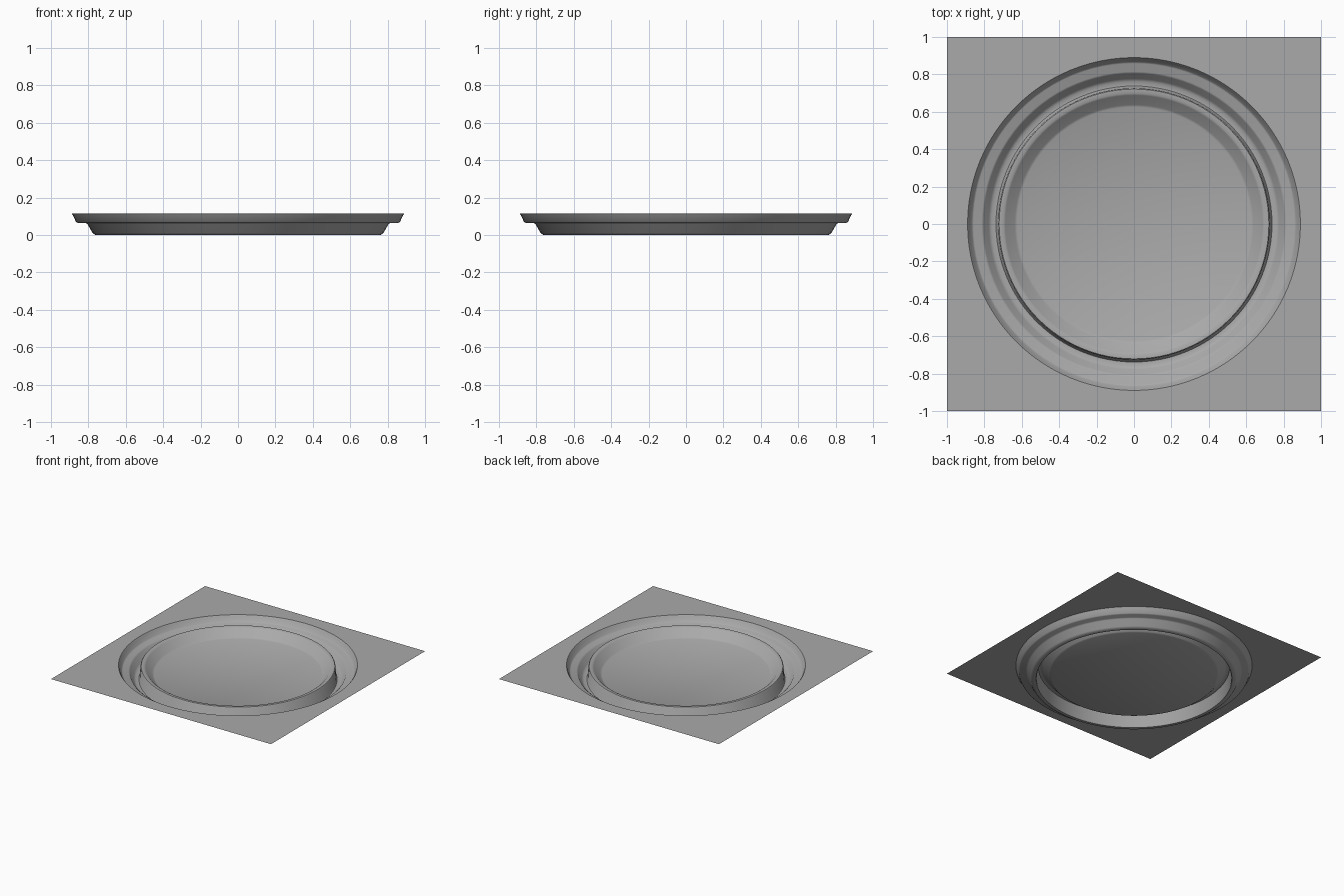
import bpy, bmesh, math

cube = bpy.data.objects.get("Cube")
if cube:
    bpy.data.objects.remove(cube, do_unlink=True)

SEGMENTS = 96
TOP = 0.115

grey = bpy.data.materials.new("plain grey")
grey.use_nodes = True
colour = (0.40, 0.40, 0.40, 1)
grey.diffuse_color = colour
grey.node_tree.nodes["Principled BSDF"].inputs["Base Color"].default_value = colour

# Radius and height, from the outer rim to the dish floor
profile = [
    (0.89, TOP), (0.882, 0.105), (0.867, 0.071), (0.858, 0.065),   # upper step
    (0.815, 0.065), (0.805, 0.058), (0.777, 0.010), (0.762, 0.0),  # lower step
    (0.738, 0.0), (0.733, 0.006),                                  # groove floor
    (0.726, 0.100), (0.721, 0.106), (0.698, 0.106), (0.688, 0.100),  # raised ridge
    (0.638, 0.046), (0.625, 0.040),                                # dish slope
]


def ring(bm, radius, z, square=False):
    verts = []
    for i in range(SEGMENTS):
        a = 2 * math.pi * i / SEGMENTS
        c, s = math.cos(a), math.sin(a)
        r = radius / max(abs(c), abs(s)) if square else radius
        verts.append(bm.verts.new((r * c, r * s, z)))
    return verts


def bridge(bm, outer, inner):
    for i in range(SEGMENTS):
        j = (i + 1) % SEGMENTS
        bm.faces.new((outer[i], outer[j], inner[j], inner[i]))


def finish(name, bm):
    mesh = bpy.data.meshes.new(name)
    bm.to_mesh(mesh)
    bm.free()
    mesh.materials.append(grey)
    obj = bpy.data.objects.new(name, mesh)
    bpy.context.collection.objects.link(obj)
    bpy.ops.object.select_all(action='DESELECT')
    obj.select_set(True)
    bpy.context.view_layer.objects.active = obj
    bpy.ops.object.shade_smooth_by_angle(angle=math.radians(40))


# Thin square sheet around the round opening
bm = bmesh.new()
bridge(bm, ring(bm, 1.0, TOP, square=True), ring(bm, profile[0][0], TOP))
finish("square_sheet", bm)

# Stepped, ridged round recess
bm = bmesh.new()
rings = [ring(bm, r, z) for r, z in profile]
for outer, inner in zip(rings, rings[1:]):
    bridge(bm, outer, inner)
bm.faces.new(rings[-1])
finish("stepped_recess", bm)
